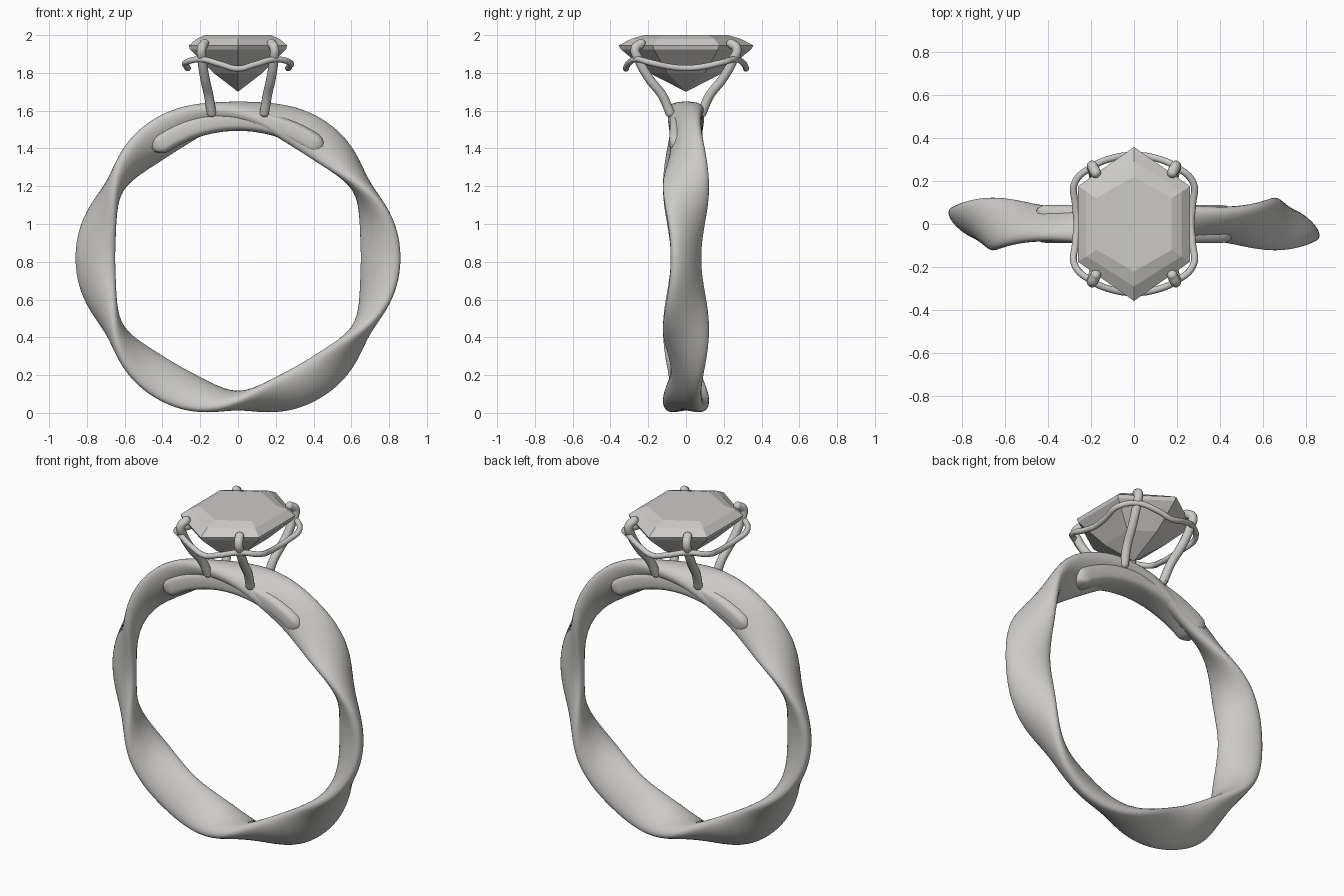
import bpy, bmesh, math
from mathutils import Vector

cube = bpy.data.objects.get("Cube")
if cube:
    bpy.data.objects.remove(cube)

metal = bpy.data.materials.new("warm_grey")
metal.use_nodes = True
tone = (0.6, 0.59, 0.56, 1)
metal.diffuse_color = tone
metal.node_tree.nodes["Principled BSDF"].inputs["Base Color"].default_value = tone

CENTRE_Z = 0.82


def finish(name, bm, smooth=True):
    bmesh.ops.recalc_face_normals(bm, faces=bm.faces)
    mesh = bpy.data.meshes.new(name)
    bm.to_mesh(mesh)
    bm.free()
    mesh.materials.append(metal)
    for p in mesh.polygons:
        p.use_smooth = smooth
    ob = bpy.data.objects.new(name, mesh)
    bpy.context.collection.objects.link(ob)
    return ob


def bridge(bm, rings, closed):
    """Skin a list of equal vertex rings."""
    n = len(rings[0])
    pairs = list(zip(rings, rings[1:]))
    if closed:
        pairs.append((rings[-1], rings[0]))
    else:
        bm.faces.new(rings[0])
        bm.faces.new(rings[-1])
    for a, b in pairs:
        for i in range(n):
            j = (i + 1) % n
            bm.faces.new((a[i], a[j], b[j], b[i]))


def sweep(name, angles, section, closed, sides=32, power=1.0):
    """Sweep an oval section around the finger axis.
    section(angle) gives radius, half width, half thickness and tilt."""
    bm = bmesh.new()
    rings = []
    for t in angles:
        radius, width, thick, tilt = section(t)
        ring = []
        for k in range(sides):
            u = 2 * math.pi * k / sides
            c, s = math.cos(u), math.sin(u)
            w = width * math.copysign(abs(c) ** power, c)
            h = thick * math.copysign(abs(s) ** power, s)
            y = w * math.cos(tilt) + h * math.sin(tilt)
            r = radius - w * math.sin(tilt) + h * math.cos(tilt)
            ring.append(bm.verts.new((r * math.cos(t), y, CENTRE_Z + r * math.sin(t))))
        rings.append(ring)
    bridge(bm, rings, closed)
    return finish(name, bm)


# Band whose flat section rocks back and forth six times around the loop
def band_section(t):
    top = math.exp(-((t - math.pi / 2) / 0.35) ** 2)
    return (0.755 + 0.012 * top, 0.122 - 0.025 * top, 0.053 + 0.008 * top,
            math.radians(56) * math.cos(3 * t))


steps = 192
sweep("twisted_band", [2 * math.pi * i / steps for i in range(steps)], band_section, True)

# Curved bar that reinforces the top of the band
HALF_SPAN = math.radians(38)


def bar_section(t):
    f = abs(t - math.pi / 2) / HALF_SPAN
    round_end = max(0.3, 1 - max(0, (f - 0.88) / 0.12) ** 2 * 0.7)
    return 0.728, 0.088 * (0.6 + 0.4 * round_end), 0.055 * round_end, 0


sweep("shoulder_bar", [math.pi / 2 + HALF_SPAN * (i / 24 - 1) for i in range(49)],
      bar_section, False, power=0.55)

# Faceted stone: long hexagon layers as (half width, corner y, tip y, height)
layers = [(0.13, 0.10, 0.195, 1.80), (0.255, 0.17, 0.345, 1.925),
          (0.26, 0.175, 0.357, 1.945), (0.22, 0.15, 0.29, 1.98),
          (0.175, 0.12, 0.22, 2.0)]
bm = bmesh.new()
rings = []
for w, c, tip, z in layers:
    outline = [(0, -tip), (w, -c), (w, c), (0, tip), (-w, c), (-w, -c)]
    rings.append([bm.verts.new((x, y, z)) for x, y in outline])
point = bm.verts.new((0, 0, 1.70))
bridge(bm, rings, False)
bottom = next(f for f in bm.faces if all(v in rings[0] for v in f.verts))
bm.faces.remove(bottom)
for i in range(6):
    bm.faces.new((rings[0][i], rings[0][(i + 1) % 6], point))
finish("stone", bm, smooth=False)


def wire(name, points, radius, cyclic=False):
    """Round wire through smooth points, turned into a mesh."""
    curve = bpy.data.curves.new(name, "CURVE")
    curve.dimensions = "3D"
    curve.bevel_depth = radius
    curve.bevel_resolution = 4
    curve.resolution_u = 10
    curve.use_fill_caps = True
    spline = curve.splines.new("BEZIER")
    spline.bezier_points.add(len(points) - 1)
    for bp, p in zip(spline.bezier_points, points):
        bp.co = p
        bp.handle_left_type = bp.handle_right_type = "AUTO"
    spline.use_cyclic_u = cyclic
    temp = bpy.data.objects.new(name + "_path", curve)
    bpy.context.collection.objects.link(temp)
    bpy.context.view_layer.update()
    mesh = bpy.data.meshes.new_from_object(temp.evaluated_get(bpy.context.evaluated_depsgraph_get()))
    bpy.data.objects.remove(temp)
    bm = bmesh.new()
    bm.from_mesh(mesh)
    bpy.data.meshes.remove(mesh)
    # Round beads close the open ends
    if not cyclic:
        for p in (points[0], points[-1]):
            bead = bmesh.ops.create_uvsphere(bm, u_segments=12, v_segments=8, radius=radius)
            bmesh.ops.translate(bm, verts=bead["verts"], vec=Vector(p))
    finish(name, bm)


# Four claws hooked over the stone
claw = [(0.14, 0.085, 1.59), (0.155, 0.125, 1.68), (0.175, 0.195, 1.77),
        (0.19, 0.25, 1.87), (0.192, 0.268, 1.93), (0.178, 0.238, 1.955)]
for sx, side in ((1, "left"), (-1, "right")):
    for sy, end in ((-1, "front"), (1, "back")):
        wire(f"{end}_{side}_claw", [(sx * x, sy * y, z) for x, y, z in claw], 0.025)

# Wavy gallery wire linking the claws
quarter = [(0.265, 0, 1.825), (0.272, 0.09, 1.833), (0.275, 0.19, 1.855),
           (0.195, 0.265, 1.872), (0.09, 0.308, 1.845)]
tip = [(0, 0.318, 1.822)]
half = quarter + tip + [(-x, y, z) for x, y, z in quarter[:0:-1]]
loop = half + [(-x, -y, z) for x, y, z in half]
wire("gallery_wire", loop, 0.016, cyclic=True)
